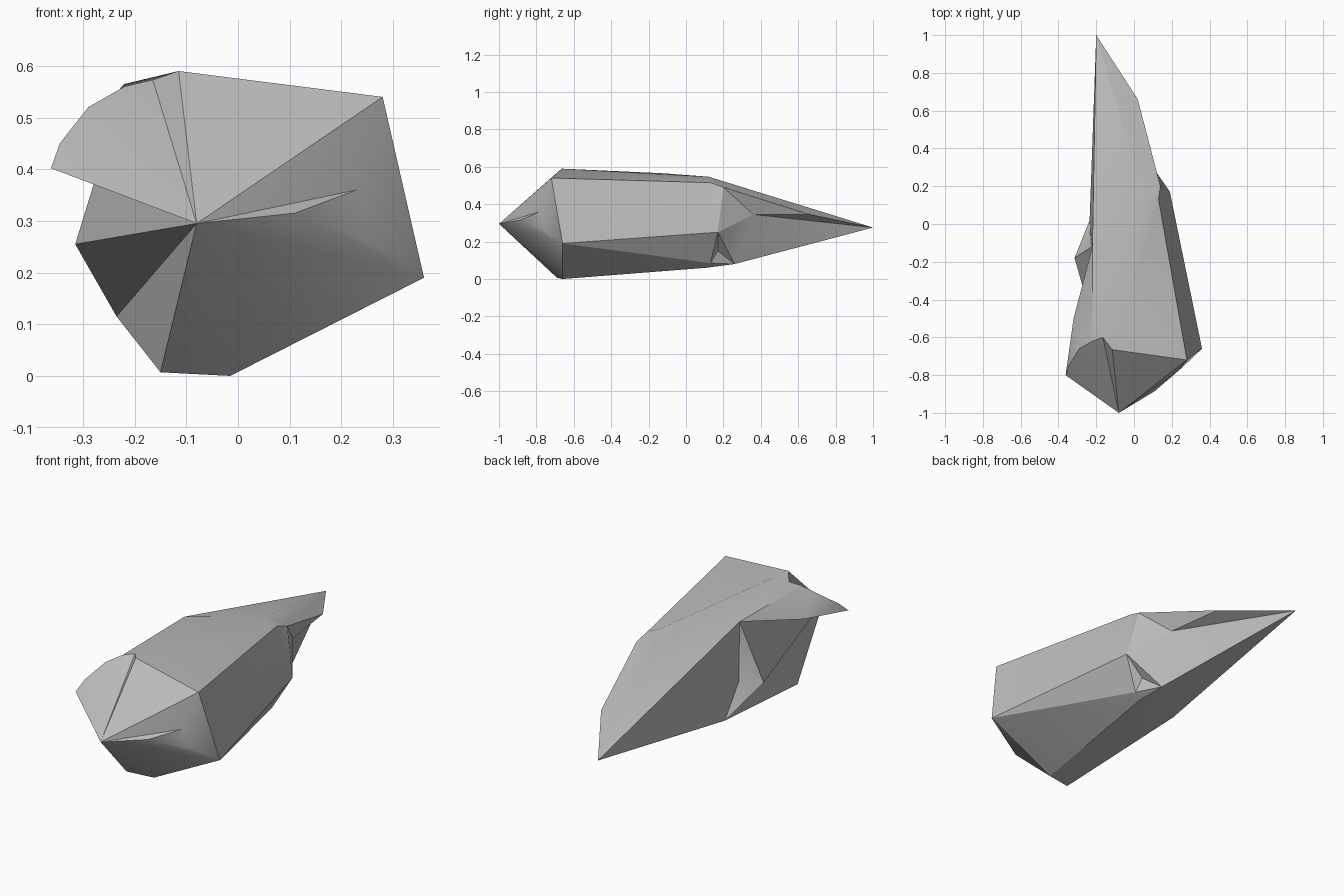
import bpy
import bmesh
import math

cube = bpy.data.objects.get("Cube")
if cube:
    bpy.data.objects.remove(cube, do_unlink=True)

stone = bpy.data.materials.new("stone_grey")
stone.use_nodes = True
stone.diffuse_color = (0.5, 0.5, 0.5, 1)
stone.node_tree.nodes["Principled BSDF"].inputs["Base Color"].default_value = (0.5, 0.5, 0.5, 1)

bm = bmesh.new()


def point(x, y, z):
    return bm.verts.new((x, y, z))


def fan(apex, path, closed=False):
    """Triangles from one corner to each step of a path."""
    path = path + path[:1] if closed else path
    for first, second in zip(path, path[1:]):
        bm.faces.new((apex, first, second))


# The two points of the shard
front_tip = point(-0.08, -1, 0.295)
back_tip = point(-0.2, 1, 0.275)

# Rounded lip at the upper front
lip = [point(-0.362, -0.8, 0.402), point(-0.345, -0.75, 0.45), point(-0.29, -0.66, 0.52),
       point(-0.22, -0.62, 0.56), point(-0.165, -0.6, 0.573)]
lip_root = point(-0.32, -0.5, 0.46)

# Front shoulder
crown = point(-0.115, -0.665, 0.59)
brow = point(0.28, -0.72, 0.54)
cheek = point(0.36, -0.66, 0.19)
keel = point(-0.015, -0.66, 0)
keel_side = point(-0.15, -0.69, 0.007)

# Notch in the front
notch_top = point(0.23, -0.78, 0.36)
notch_low = point(0.255, -0.76, 0.26)
notch_end = point(0.11, -0.885, 0.315)

# Rear shoulder
ridge_left = point(-0.22, -0.12, 0.565)
ridge_back = point(0.06, 0.12, 0.547)
ridge_side = point(0.13, 0.13, 0.515)
ridge_low = point(0.14, 0.2, 0.49)
flank = point(0.19, 0.17, 0.25)
heel = point(0.1, 0.13, 0.085)
heel_low = point(0.06, 0.11, 0.06)
heel_back = point(0.04, 0.26, 0.08)
crack = point(0.09, 0.17, 0.15)

# Rear lip and left spur
fin = point(0.02, 0.66, 0.345)
fin_root = point(0.06, 0.36, 0.345)
spur = point(-0.315, -0.18, 0.255)
spur_root = point(-0.23, -0.1, 0.27)
left_low = point(-0.235, 0.02, 0.115)

# Front cone
fan(front_tip, lip + [crown, brow, notch_top, notch_end, cheek, keel, keel_side,
                      left_low, spur, ridge_left, lip_root], closed=True)
bm.faces.new((notch_end, notch_top, notch_low))

# Top, lip back, right flank and underside
fan(crown, [brow, ridge_side, ridge_back, ridge_left])
fan(ridge_left, [crown, lip[4], lip[3], lip_root])
fan(lip_root, lip[3::-1])
fan(cheek, [keel, heel_low, heel, flank, ridge_side, brow, notch_top, notch_low, notch_end])
fan(heel_low, [keel, keel_side, left_low, heel_back, heel])

# Crack, rear shoulder and spur
fan(crack, [heel, flank, heel_back], closed=True)
fan(heel_back, [flank, fin_root])
fan(ridge_low, [ridge_back, ridge_side, flank, fin_root, fin])
fan(spur_root, [ridge_left, left_low, spur], closed=True)

# Back cone
fan(back_tip, [ridge_back, ridge_low, fin, fin_root, heel_back, left_low, ridge_left], closed=True)

bmesh.ops.recalc_face_normals(bm, faces=bm.faces)
mesh = bpy.data.meshes.new("stone_shard")
bm.to_mesh(mesh)
bm.free()
mesh.materials.append(stone)
shard = bpy.data.objects.new("stone_shard", mesh)
bpy.context.collection.objects.link(shard)
bpy.ops.object.select_all(action="DESELECT")
bpy.context.view_layer.objects.active = shard
shard.select_set(True)
bpy.ops.object.shade_smooth_by_angle(angle=math.radians(25))
